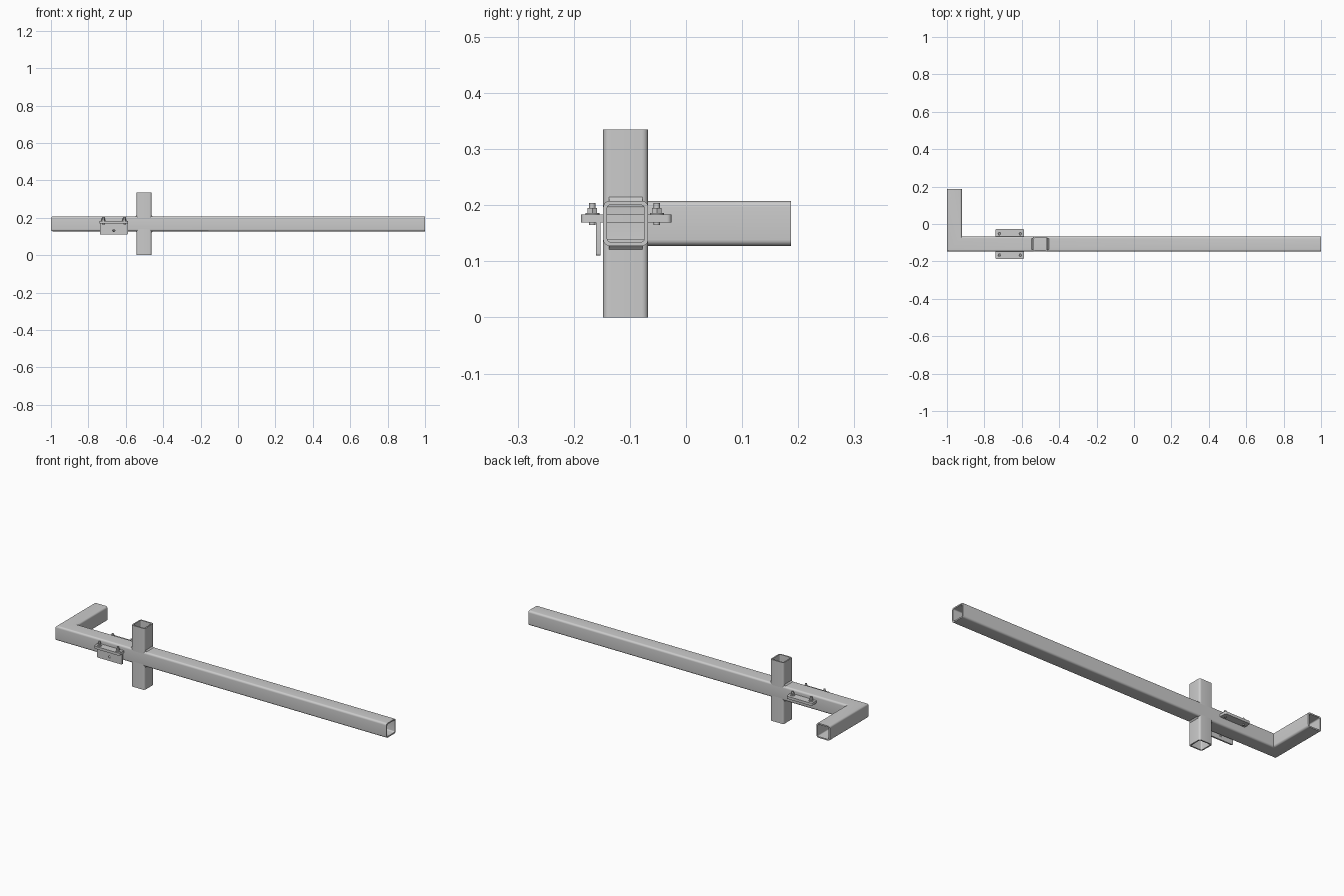
import bpy, bmesh
from math import cos, sin, pi, radians

if "Cube" in bpy.data.objects:
    bpy.data.objects.remove(bpy.data.objects["Cube"])

YC, ZC = -0.1075, 0.1675     # axis of the long tube
H, WALL = 0.04, 0.007        # half width and wall of the square tube
POST_X = -0.502
BR_X = -0.664                # bracket centre


def rounded(hx, hy, r, seg=6):
    """Rounded rectangle outline, counter-clockwise."""
    pts = []
    for k, (sx, sy) in enumerate([(1, 1), (-1, 1), (-1, -1), (1, -1)]):
        for i in range(seg + 1):
            a = k * pi / 2 + i / seg * pi / 2
            pts.append((sx * (hx - r) + r * cos(a), sy * (hy - r) + r * sin(a)))
    return pts


def finish(name, bm):
    bmesh.ops.recalc_face_normals(bm, faces=bm.faces)
    me = bpy.data.meshes.new(name)
    bm.to_mesh(me)
    bm.free()
    ob = bpy.data.objects.new(name, me)
    bpy.context.collection.objects.link(ob)
    bpy.ops.object.select_all(action='DESELECT')
    ob.select_set(True)
    bpy.context.view_layer.objects.active = ob
    bpy.ops.object.shade_smooth_by_angle(angle=radians(30))
    return ob


def tube(name, sections):
    """Hollow square tube through sections, each mapping (u, v) to a point."""
    bm = bmesh.new()
    profiles = (rounded(H, H, 0.011), rounded(H - WALL, H - WALL, 0.006))
    shells = [[[bm.verts.new(f(u, v)) for u, v in p] for f in sections] for p in profiles]

    def bridge(a, b):
        for i in range(len(a)):
            j = (i + 1) % len(a)
            bm.faces.new((a[i], a[j], b[j], b[i]))
    for rings in shells:
        for a, b in zip(rings, rings[1:]):
            bridge(a, b)
    for end in (0, -1):
        bridge(shells[0][end], shells[1][end])
    return finish(name, bm)


def prism(name, outline, place, t0, t1):
    """Solid outline extruded from t0 to t1; place maps (u, v, t) to a point."""
    bm = bmesh.new()
    a, b = [[bm.verts.new(place(u, v, t)) for u, v in outline] for t in (t0, t1)]
    bm.faces.new(a)
    bm.faces.new(b)
    for i in range(len(a)):
        j = (i + 1) % len(a)
        bm.faces.new((a[i], a[j], b[j], b[i]))
    return finish(name, bm)


def disc(r, n):
    return [(r * cos(2 * pi * i / n), r * sin(2 * pi * i / n)) for i in range(n)]


# long tube with mitred elbow and short return arm
tube("long_tube_with_elbow", [
    lambda u, v: (1, YC + u, ZC + v),
    lambda u, v: (-1 + H + u, YC + u, ZC + v),
    lambda u, v: (-1 + H + u, 0.187, ZC + v)])

# upper and lower post stubs, with weld beads against the long tube
for s, label in ((1, "upper"), (-1, "lower")):
    tube(label + "_post", [
        lambda u, v: (POST_X + u, YC + v, ZC + s * 0.029),
        lambda u, v: (POST_X + u, YC + v, ZC + s * ZC)])
    for d in (-1, 1):
        prism(label + "_weld", [(-0.003, -0.003), (0.008, -0.001), (0.003, 0.003), (-0.001, 0.008)],
              lambda u, v, t: (POST_X + d * (H + u), YC + t, ZC + s * (H + v)), -0.03, 0.03)

# flat bracket plate passing through the tube
prism("bracket_plate", rounded(0.077, 0.0805, 0.008),
      lambda u, v, t: (BR_X + u, -0.1065 + v, t), 0.169, 0.183)

# hanging front plate with a bolt hole
plate = prism("hanging_plate", rounded(0.075, 0.036, 0.004),
              lambda u, v, t: (BR_X + u, t, 0.146 + v), -0.160, -0.152)
cutter = prism("hole_cutter", disc(0.006, 20),
               lambda u, v, t: (BR_X + u, t, 0.132 + v), -0.2, -0.149)
cut = plate.modifiers.new("hole", 'BOOLEAN')
cut.operation = 'DIFFERENCE'
cut.object = cutter
bpy.context.view_layer.objects.active = plate
bpy.ops.object.modifier_apply(modifier=cut.name)
bpy.data.objects.remove(cutter)

# bolts with washers and hex nuts, two on each side
for x in (-0.72, -0.608):
    for y in (-0.167, -0.052):
        def at(u, v, t):
            return (x + u, y + v, t)
        prism("washer", disc(0.0125, 24), at, 0.182, 0.186)
        prism("hex_nut", disc(0.0095, 6), at, 0.185, 0.195)
        prism("bolt", disc(0.0055, 16), at, 0.165, 0.204)
